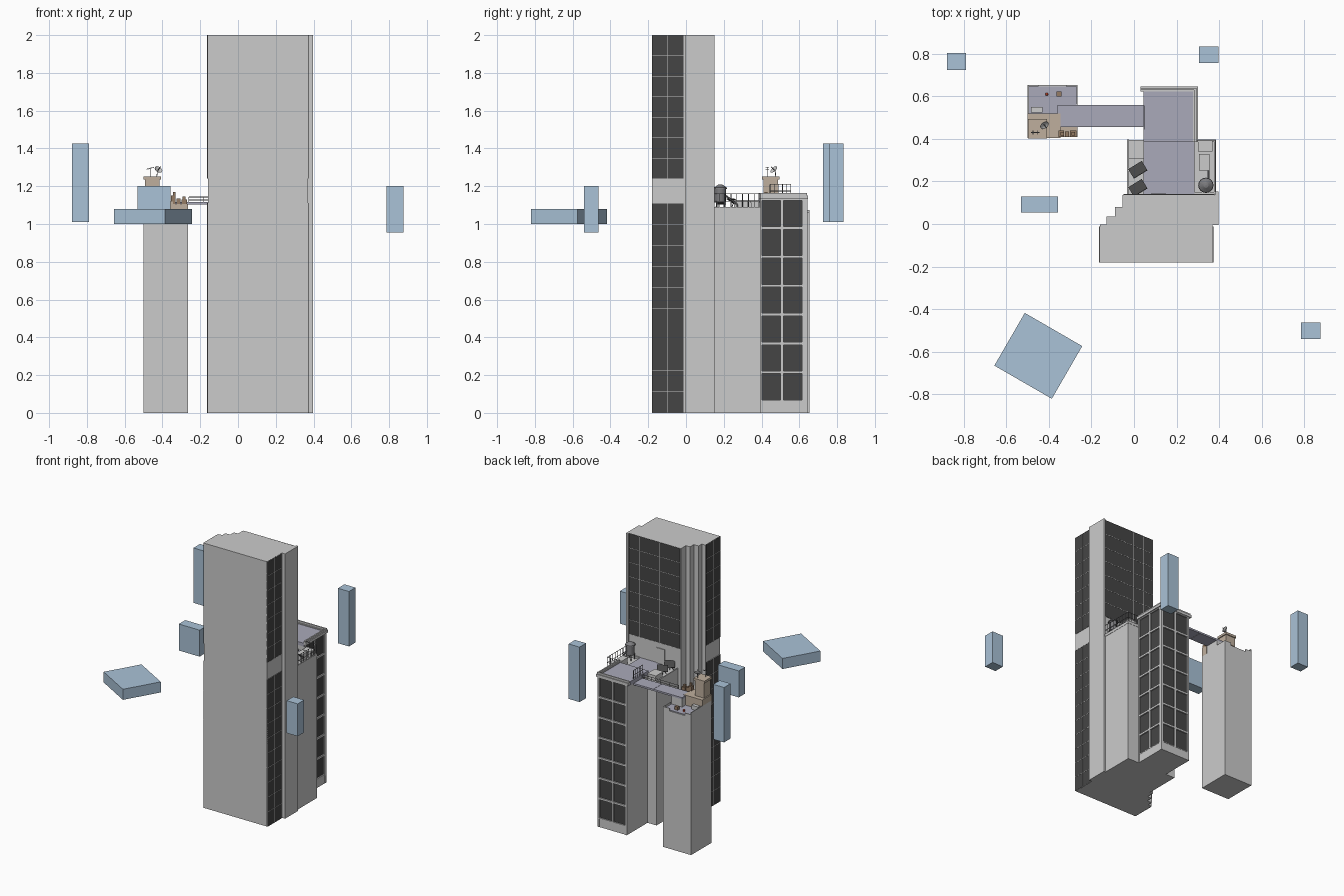
import bpy, bmesh, math
from mathutils import Matrix, Vector

if "Cube" in bpy.data.objects:
    bpy.data.objects.remove(bpy.data.objects["Cube"])


def mat(name, r, g, b):
    m = bpy.data.materials.new(name)
    m.diffuse_color = (r, g, b, 1)
    m.use_nodes = True
    m.node_tree.nodes["Principled BSDF"].inputs["Base Color"].default_value = m.diffuse_color
    return m


BLUE = mat("blue", 0.40, 0.54, 0.68)
PURPLE = mat("roof_purple", 0.40, 0.40, 0.49)
BLACK = mat("dark_glass", 0.06, 0.06, 0.06)
BEIGE = mat("beige", 0.52, 0.43, 0.34)
BROWN = mat("brown", 0.30, 0.20, 0.13)
METAL = mat("dark_metal", 0.20, 0.20, 0.21)
RED = mat("red", 0.8, 0.08, 0.03)


def finish(name, bm, m=None):
    bmesh.ops.recalc_face_normals(bm, faces=bm.faces)
    me = bpy.data.meshes.new(name)
    bm.to_mesh(me)
    bm.free()
    ob = bpy.data.objects.new(name, me)
    bpy.context.collection.objects.link(ob)
    if m:
        me.materials.append(m)
    return ob


def boxes(name, items, m=None):
    """One object from boxes given as (x0, x1, y0, y1, z0, z1)."""
    bm = bmesh.new()
    for x0, x1, y0, y1, z0, z1 in items:
        M = Matrix.Translation(((x0 + x1) / 2, (y0 + y1) / 2, (z0 + z1) / 2)) @ Matrix.Diagonal(
            (x1 - x0, y1 - y0, z1 - z0, 1))
        bmesh.ops.create_cube(bm, size=1, matrix=M)
    return finish(name, bm, m)


def turned_box(name, loc, size, rot, m=None):
    ob = boxes(name, [(-size[0] / 2, size[0] / 2, -size[1] / 2, size[1] / 2, -size[2] / 2, size[2] / 2)], m)
    ob.location, ob.rotation_euler = loc, rot
    return ob


def prism(name, pts, z0, z1, m=None):
    bm = bmesh.new()
    f = bm.faces.new([bm.verts.new((x, y, z0)) for x, y in pts])
    r = bmesh.ops.extrude_face_region(bm, geom=[f])
    bmesh.ops.translate(bm, vec=(0, 0, z1 - z0), verts=[v for v in r["geom"] if isinstance(v, bmesh.types.BMVert)])
    return finish(name, bm, m)


def lathe(name, prof, loc, m=None, rot=(0, 0, 0), n=16):
    bm = bmesh.new()
    vs = [bm.verts.new((r, 0, z)) for r, z in prof]
    es = [bm.edges.new(p) for p in zip(vs, vs[1:])]
    bmesh.ops.spin(bm, geom=vs + es, cent=(0, 0, 0), axis=(0, 0, 1), angle=2 * math.pi, steps=n, use_duplicate=False)
    bmesh.ops.remove_doubles(bm, verts=bm.verts, dist=1e-5)
    ob = finish(name, bm, m)
    ob.location, ob.rotation_euler = loc, rot
    return ob


def rods(name, segs, r=0.002, m=METAL):
    bm = bmesh.new()
    for a, b in segs:
        a, b = Vector(a), Vector(b)
        M = Matrix.Translation((a + b) / 2) @ (b - a).to_track_quat('Z', 'Y').to_matrix().to_4x4()
        bmesh.ops.create_cone(bm, cap_ends=True, segments=6, radius1=r, radius2=r, depth=(b - a).length, matrix=M)
    return finish(name, bm, m)


def railing(name, a, b, z0, z1, posts):
    a, b = Vector(a + (0,)), Vector(b + (0,))
    up = lambda p, z: p + Vector((0, 0, z))
    segs = [(up(a, z), up(b, z)) for z in (z1, (z0 + z1) / 2)]
    for i in range(posts):
        p = a.lerp(b, i / (posts - 1))
        segs.append((up(p, z0), up(p, z1)))
    rods(name, segs)


def wall_grid(name, axis, p, out, u0, u1, z0, z1, cols, rows, bar, depth, m=None):
    """Dark pane on a wall plus a raised grid of bars; out is the outward sign."""
    def slab(ua, ub, za, zb, d):
        lo, hi = sorted((p - out * 0.004, p + out * d))
        return (lo, hi, ua, ub, za, zb) if axis == 'x' else (ua, ub, lo, hi, za, zb)
    boxes(name + "_glass", [slab(u0, u1, z0, z1, 0.003)], BLACK)
    g = []
    for i in range(cols + 1):
        u = u0 + (u1 - u0) * i / cols
        g.append(slab(max(u0, u - bar), min(u1, u + bar), z0, z1, depth))
    for j in range(rows + 1):
        z = z0 + (z1 - z0) * j / rows
        g.append(slab(u0, u1, max(z0, z - bar), min(z1, z + bar), depth))
    boxes(name + "_bars", g, m)


# Tall tower with stepped back-left corner
prism("tall_tower", [(-.16, -.18), (.37, -.18), (.37, -.005), (.397, -.005), (.397, .152), (.38, .152), (.38, .137),
                     (-.055, .137), (-.055, .08), (-.09, .08), (-.09, .035), (-.13, .035), (-.13, -.003),
                     (-.16, -.003)], 0, 2)
for side, x, s in (("right", .37, 1), ("left", -.16, -1)):
    wall_grid(f"tower_{side}_upper", 'x', x, s, -.18, -.012, 1.24, 2, 2, 7, .0012, .004)
    wall_grid(f"tower_{side}_lower", 'x', x, s, -.18, -.012, 0, 1.11, 2, 10, .0012, .004)
wall_grid("tower_back", 'y', .137, 1, -.05, .378, 1.24, 2, 5, 7, .0012, .004)
boxes("tower_roof_door", [(.08, .15, .13, .143, 1.085, 1.2)])

# Middle block and its roof
boxes("middle_block", [(-.03, .383, .13, .395, 0, 1.075)])
boxes("middle_roof", [(.045, .285, .137, .385, 1.07, 1.085)], PURPLE)
boxes("middle_curbs", [(.285, .383, .14, .15, 1.07, 1.09), (.285, .383, .388, .397, 1.07, 1.09),
                       (.376, .385, .14, .397, 1.07, 1.09), (-.032, -.024, .14, .397, 1.07, 1.09)])

# Back block: windows on right and back, cornice round the roof
boxes("back_block", [(.045, .28, .385, .63, 0, 1.12), (.27, .292, .388, .402, 0, 1.14),
                     (.045, .06, .62, .642, 0, 1.14), (.276, .292, .62, .642, 0, 1.14),
                     (.05, .29, .39, .64, 0, .065)])
wall_grid("back_block_right", 'x', .28, 1, .396, .622, .062, 1.132, 2, 7, .0075, .012)
wall_grid("back_block_back", 'y', .63, 1, .05, .285, .062, 1.132, 2, 7, .0075, .012)
boxes("back_roof", [(.045, .282, .385, .625, 1.115, 1.145)], PURPLE)
boxes("cornice", [(.03, .3, .622, .647, 1.132, 1.152), (.03, .295, .63, .64, 1.15, 1.165),
                  (.278, .3, .385, .647, 1.132, 1.152), (.283, .293, .385, .64, 1.15, 1.165)])

# Roof machinery on the right strip
boxes("roof_vents", [(.305, .365, .345, .385, 1.07, 1.115), (.31, .352, .255, .325, 1.07, 1.12)])
boxes("vent_caps", [(.3, .37, .34, .39, 1.115, 1.121), (.306, .356, .251, .329, 1.12, 1.126)])
lathe("water_tank", [(0, .035), (.03, .035), (.03, .105), (.036, .105), (.034, .112), (.012, .128), (0, .13)],
      (.338, .182, 1.08), METAL)
rods("tank_legs", [((.338 + dx, .182 + dy, 1.07), (.338 + dx, .182 + dy, 1.12))
                   for dx in (-.02, .02) for dy in (-.02, .02)], .003)
rods("roof_pipe", [((.35, .21, 1.15), (.35, .275, 1.10)), ((.35, .275, 1.10), (.35, .275, 1.07))], .005)
railing("right_railing", (.382, .145), (.382, .392), 1.08, 1.16, 9)
railing("right_back_railing", (.295, .392), (.382, .392), 1.08, 1.16, 4)

# Left strip: hut and tilted solar panels
boxes("roof_hut", [(-.02, .045, .31, .39, 1.07, 1.12), (-.025, .048, .305, .394, 1.12, 1.127)])
for i, y in enumerate((.255, .17)):
    turned_box(f"solar_panel_{i}", (.018, y, 1.12), (.075, .058, .004), (math.radians(-30), 0, .55), BLACK)
    rods(f"solar_stand_{i}", [((.018, y, 1.07), (.018, y, 1.12)), ((-.005, y - .02, 1.07), (.018, y, 1.12))])

# Bridge between the roofs
boxes("bridge", [(-.36, -.121, .455, .56, 1.103, 1.116), (-.119, .05, .455, .56, 1.103, 1.116)], PURPLE)
railing("bridge_railing", (-.26, .457), (.045, .457), 1.11, 1.143, 5)
railing("bridge_gate", (.05, .445), (.05, .555), 1.14, 1.21, 6)

# Left tower with notched parapet
boxes("left_tower", [(-.5, -.265, .408, .653, 0, 1.04)])
boxes("left_roof", [(-.494, -.27, .412, .647, 1.035, 1.045)], PURPLE)
boxes("left_parapet", [(-.5, -.494, .408, .653, 1.03, 1.075), (-.5, -.45, .647, .653, 1.03, 1.06),
                       (-.32, -.265, .647, .653, 1.03, 1.06), (-.271, -.265, .565, .653, 1.03, 1.06)])
boxes("bridge_support", [(-.36, -.27, .455, .56, 1.04, 1.103)])

# Beige turret with dish and aerial
boxes("turret", [(-.5, -.345, .405, .52, 1.04, 1.12), (-.492, -.415, .41, .487, 1.12, 1.235),
                 (-.345, -.265, .408, .455, 1.04, 1.105)], BEIGE)
boxes("turret_cap", [(-.499, -.408, .403, .494, 1.235, 1.252)], BEIGE)
boxes("crates", [(-.355, -.33, .41, .44, 1.105, 1.15), (-.325, -.305, .41, .435, 1.105, 1.135),
                 (-.3, -.27, .41, .44, 1.105, 1.13), (-.345, -.33, .415, .432, 1.15, 1.17),
                 (-.293, -.278, .415, .432, 1.13, 1.145)], BROWN)
lathe("dish", [(0, 0), (.012, .002), (.022, .008), (.0225, .0095), (.012, .004), (0, .002)],
      (-.425, .47, 1.283), None, (math.radians(50), 0, math.radians(35)))
rods("dish_mast", [((-.43, .475, 1.25), (-.426, .472, 1.285)), ((-.425, .47, 1.283), (-.41, .45, 1.303))])
rods("aerial", [((-.465, .43, 1.25), (-.465, .43, 1.3)), ((-.485, .43, 1.29), (-.445, .43, 1.3)),
                ((-.475, .42, 1.288), (-.475, .44, 1.288)), ((-.455, .42, 1.298), (-.455, .44, 1.298))], .0018)
boxes("left_roof_unit", [(-.485, -.43, .525, .55, 1.04, 1.075)])
boxes("left_roof_box", [(-.365, -.34, .6, .622, 1.04, 1.07)], BROWN)
lathe("warning_light", [(0, 0), (.007, 0), (.007, .012), (0, .018)], (-.41, .61, 1.045), RED, n=8)

# Floating blue blocks
boxes("floating_block_back_left", [(-.88, -.79, .725, .803, 1.01, 1.425)], BLUE)
boxes("floating_block_back_right", [(.305, .397, .757, .835, 1.01, 1.425)], BLUE)
boxes("floating_block_left", [(-.532, -.358, .053, .13, 1.0, 1.2)], BLUE)
boxes("floating_block_right", [(.785, .877, -.54, -.462, .955, 1.2)], BLUE)
turned_box("floating_slab", (-.45, -.62, 1.04), (.312, .286, .08), (0, 0, math.radians(-30)), BLUE)
